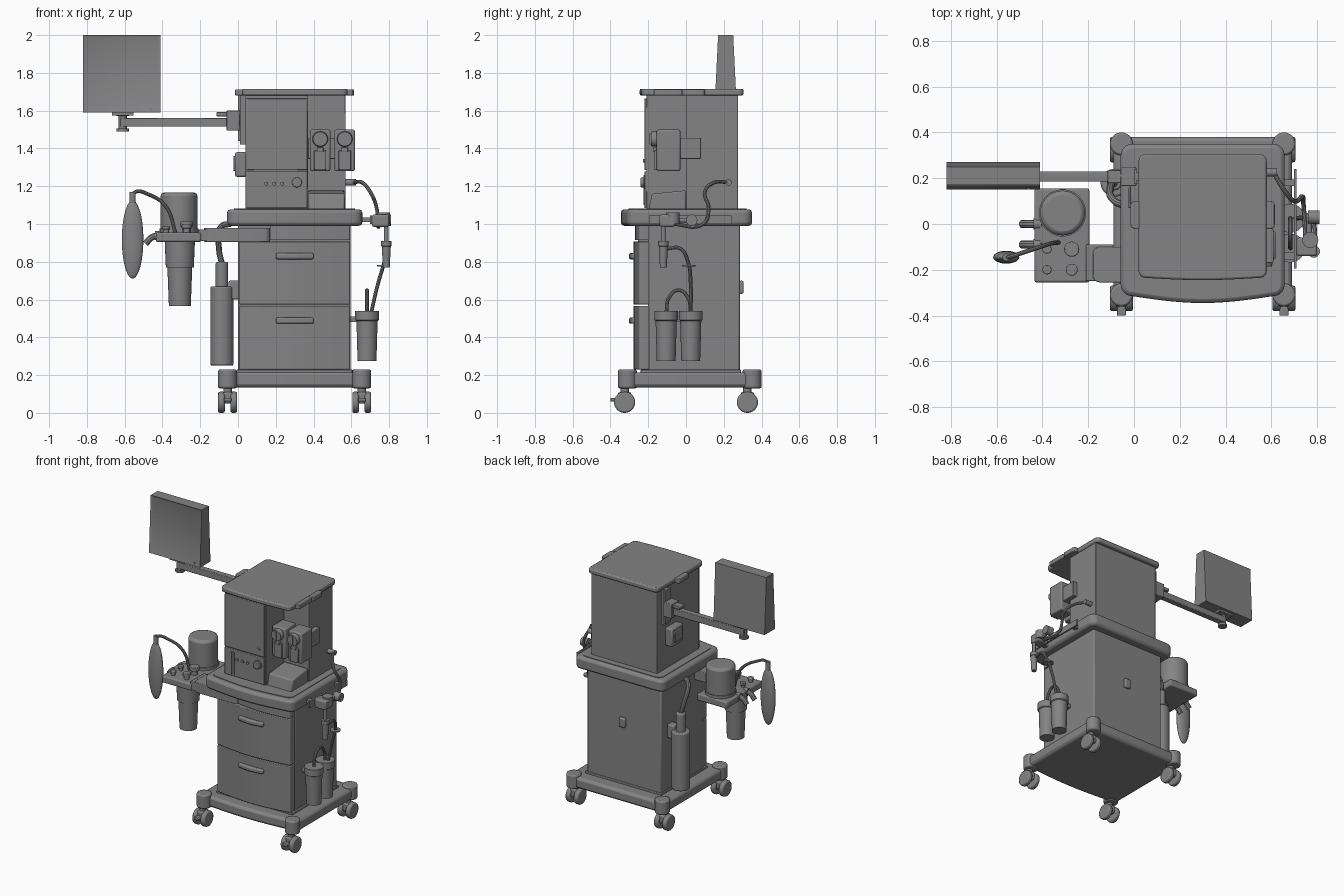
import bpy, bmesh, math
from mathutils import Vector, Matrix

cube = bpy.data.objects.get("Cube")
if cube:
    bpy.data.objects.remove(cube, do_unlink=True)

grey = bpy.data.materials.new("medium_grey")
grey.use_nodes = True
grey.diffuse_color = (.23, .23, .23, 1)
grey.node_tree.nodes["Principled BSDF"].inputs["Base Color"].default_value = grey.diffuse_color

# Shared directions, edge softness and centre line of the trolley
UP, FRONT, LEFT, RIGHT = Vector((0, 0, 1)), Vector((0, -1, 0)), Vector((1, 0, 0)), Vector((-1, 0, 0))
FINE, SOFT, ROUND = .004, .009, .018
MID = .3


def smooth(ob):
    bpy.ops.object.select_all(action='DESELECT')
    ob.select_set(True)
    bpy.context.view_layer.objects.active = ob
    bpy.ops.object.shade_smooth_by_angle(angle=math.radians(35))


def finish(name, bm, edge=0):
    bmesh.ops.recalc_face_normals(bm, faces=bm.faces)
    mesh = bpy.data.meshes.new(name)
    bm.to_mesh(mesh)
    bm.free()
    ob = bpy.data.objects.new(name, mesh)
    bpy.context.collection.objects.link(ob)
    mesh.materials.append(grey)
    smooth(ob)
    if edge:
        mod = ob.modifiers.new("soft_edge", 'BEVEL')
        mod.width, mod.segments, mod.limit_method = edge, 2, 'ANGLE'
    return ob


def around(centre, half):
    return centre - half, centre + half


def box(name, x, y, z, edge=0):
    bm = bmesh.new()
    bmesh.ops.create_cube(bm, size=1)
    for v in bm.verts:
        v.co = [span[c > 0] for span, c in zip((x, y, z), v.co)]
    return finish(name, bm, edge)


def slab(name, x, y, z, corner, bow=0, edge=0):
    """Rounded rectangular plate whose front edge bows outwards."""
    inner_x, inner_y = (x[0] + corner, x[1] - corner), (y[0] + corner, y[1] - corner)
    outline = []
    for quarter, (i, j) in enumerate(((1, 1), (0, 1), (0, 0), (1, 0))):
        for step in range(6):
            angle = (quarter + step / 5) * math.pi / 2
            outline.append((inner_x[i] + corner * math.cos(angle), inner_y[j] + corner * math.sin(angle)))
        if quarter == 2 and bow:
            for step in range(1, 12):
                t = step / 12
                outline.append((inner_x[0] + t * (inner_x[1] - inner_x[0]), y[0] - bow * math.sin(t * math.pi)))
    bm = bmesh.new()
    face = bm.faces.new([bm.verts.new((px, py, z[0])) for px, py in outline])
    extruded = bmesh.ops.extrude_face_region(bm, geom=[face])["geom"]
    for v in extruded:
        if isinstance(v, bmesh.types.BMVert):
            v.co.z = z[1]
    return finish(name, bm, edge)


def turned(name, at, height, radius, tip=None, collar=0, axis=UP, edge=0):
    """Round part, tapering to a tip radius, with an optional wider collar at its end."""
    tip = tip or radius
    profile = [(radius, 0), (tip, height)]
    if collar:
        profile = [(radius, 0), (tip, height * .8), (collar, height * .82), (collar, height)]
    bm = bmesh.new()
    rings = []
    for r, h in profile:
        made = bmesh.ops.create_circle(bm, segments=32, radius=r)
        bmesh.ops.translate(bm, verts=made["verts"], vec=UP * h)
        rings.append(made["verts"])
    for low, high in zip(rings, rings[1:]):
        for k in range(len(low)):
            bm.faces.new((low[k - 1], low[k], high[k], high[k - 1]))
    bm.faces.new(rings[0])
    bm.faces.new(rings[-1])
    turn = UP.rotation_difference(axis).to_matrix().to_4x4()
    bm.transform(Matrix.Translation(at) @ turn)
    return finish(name, bm, edge)


def hose(name, radius, *points):
    curve = bpy.data.curves.new(name, 'CURVE')
    curve.dimensions, curve.bevel_depth, curve.bevel_resolution = '3D', radius, 3
    curve.resolution_u, curve.use_fill_caps = 8, True
    spline = curve.splines.new('BEZIER')
    spline.bezier_points.add(len(points) - 1)
    for knot, co in zip(spline.bezier_points, points):
        knot.co, knot.handle_left_type, knot.handle_right_type = co, 'AUTO', 'AUTO'
    ob = bpy.data.objects.new(name, curve)
    bpy.context.collection.objects.link(ob)
    curve.materials.append(grey)
    bpy.ops.object.select_all(action='DESELECT')
    ob.select_set(True)
    bpy.context.view_layer.objects.active = ob
    bpy.ops.object.convert(target='MESH')
    smooth(bpy.context.object)


# Base with corner posts and twin-wheel casters
slab("base", around(MID, .39), (-.31, .38), (.135, .215), .04, .02, ROUND)
for side in (-1, 1):
    for end in (-1, 1):
        x, y, wheel_y = MID + side * .355, .02 + end * .33, end * .325
        turned("corner_post", (x, y, .13), .1, .05, edge=SOFT)
        turned("caster_stem", (x, wheel_y, .07), .07, .022)
        box("caster_fork", around(x, .025), around(wheel_y, .035), (.05, .11), SOFT)
        for wheel_x in (x - .05, x + .015):
            turned("caster_wheel", (wheel_x, wheel_y, .056), .035, .056, axis=LEFT, edge=SOFT)
        if end < 0:
            box("brake_pedal", around(x, .02), (-.4, -.36), (.06, .08), FINE)

# Lower cabinet with two bowed drawers
box("lower_cabinet", (0, .595), (-.2, .285), (.2, 1), SOFT)
box("cabinet_plinth", around(MID, .305), (-.24, .29), (.2, .23), FINE)
DRAWER_X, DRAWER_Y = around(MID, .293), (-.25, -.19)
for bottom, top in ((.23, .567), (.573, .908)):
    slab("drawer_front", DRAWER_X, DRAWER_Y, (bottom, top), SOFT, .028, FINE)
    slab("drawer_handle", around(MID, .1), (-.29, -.26), (top - .095, top - .062), SOFT, .012, SOFT)
slab("upper_fascia", (.17, DRAWER_X[1]), DRAWER_Y, (.914, 1), SOFT, .02)
box("rear_plug", (.28, .33), (.28, .305), (.63, .7), SOFT)

# Work surface
slab("worktop", around(MID, .358), (-.315, .35), (.99, 1.078), .05, .03, ROUND)
slab("worktop_inlay", around(MID, .32), (-.28, .32), (1.07, 1.082), .04, .025)

# Upper cabinet, stepped back on one side, with lid
TALL = (1.07, 1.69)
box("upper_cabinet_front", (.04, .37), (-.21, .1), TALL, FINE)
box("upper_cabinet_rear", (.04, .57), (0, .275), TALL, FINE)
PANEL_X, PANEL_Y, FACE = (.045, .365), (-.22, -.2), -.215
box("display_panel", PANEL_X, PANEL_Y, (1.285, 1.665), FINE)
box("control_panel", PANEL_X, PANEL_Y, (1.085, 1.279), FINE)
slab("lid", around(MID, .28), (-.235, .305), (1.68, 1.716), .03, .01, SOFT)
for side in (-1, 1):
    slab("lid_handle", around(MID + side * .29, .025), (-.02, .1), (1.68, 1.712), ROUND, edge=FINE)
slab("lid_side_tab", (.56, .61), (-.17, -.02), (1.68, 1.712), SOFT, edge=FINE)

# Controls on the front
for x in (.1, .12):
    box("flow_scale", around(x, .006), (-.226, FACE), (1.1, 1.26))
for step in range(3):
    turned("small_knob", (.15 + step * .042, FACE, 1.213), .014, .01, axis=FRONT)
turned("main_knob_ring", (.312, FACE, 1.22), .01, .034, axis=FRONT)
turned("main_knob", (.312, FACE, 1.22), .025, .026, axis=FRONT, edge=FINE)
turned("power_button", (.32, FACE, 1.335), .012, .009, axis=FRONT)
tray = box("side_tray", (.372, .565), (-.2, 0), (1.07, 1.178), SOFT)
for v in tray.data.vertices:
    if v.co.z > 1.1 and v.co.y < 0:
        v.co += FRONT * -.02 - UP * .018

# Pair of vaporizers on a manifold
box("vaporizer_manifold", (.37, .605), (-.04, .08), (1.345, 1.455), FINE)
for x in (.435, .565):
    box("vaporizer_body", around(x, .054), (-.155, -.03), (1.28, 1.5), SOFT)
    turned("vaporizer_dial", (x, -.15, 1.45), .036, .042, .038, axis=FRONT)
    box("dial_grip", around(x, .006), (-.192, -.18), around(1.45, .03))
    box("fill_window", around(x, .032), (-.168, -.15), (1.285, 1.39), FINE)
    box("filler_cap", around(x, .018), (-.172, -.15), (1.38, 1.405), FINE)

# Monitor, thinner towards its top, with a recessed screen
bm = bmesh.new()
bmesh.ops.create_cube(bm, size=1)
for v in bm.verts:
    depth = .04 if v.co.z > 0 else .06
    v.co = (v.co.x * .41 - .615, v.co.y * depth * 2 + .21, v.co.z * .41 + 1.795)
screen = min(bm.faces, key=lambda f: f.calc_center_median().y)
bmesh.ops.inset_region(bm, faces=[screen], thickness=.022)
bmesh.ops.translate(bm, verts=screen.verts, vec=FRONT * -.007)
finish("monitor", bm)

# Swing arm carrying the monitor
PIVOT_X, ARM_Y = -.61, .207
turned("monitor_button", (-.46, .165, 1.607), .015, .007, axis=FRONT)
box("monitor_foot", around(PIVOT_X, .057), around(ARM_Y, .042), (1.575, 1.595))
turned("monitor_pivot", (PIVOT_X, ARM_Y, 1.5), .09, .022, collar=.04)
turned("pivot_cap", (PIVOT_X, ARM_Y, 1.49), .015, .032)
box("monitor_arm", (-.625, -.04), around(ARM_Y, .022), (1.515, 1.562), FINE)
box("arm_bracket", (-.06, .01), around(ARM_Y, .042), (1.495, 1.6), FINE)
box("arm_bracket_cap", (-.115, -.03), around(ARM_Y, .028), (1.57, 1.592), FINE)
box("arm_rail", (0, .012), around(ARM_Y, .032), (1.44, 1.68))
box("rail_mount", (.01, .042), around(ARM_Y, ROUND), (1.42, 1.68))
box("side_module", (-.015, .045), around(.115, .065), (1.25, 1.38), SOFT)
box("module_cap", (-.025, -.01), around(.115, .045), (1.28, 1.36), FINE)

# Gas cylinder hung on the side
TANK_X, TANK_Y = -.085, .18
turned("gas_cylinder", (TANK_X, TANK_Y, .25), .42, .061, edge=SOFT)
turned("cylinder_valve", (TANK_X, TANK_Y, .66), .14, .033, edge=SOFT)
hose("cylinder_hanger", .016, (TANK_X, TANK_Y, .79), (-.1, .17, .86), (TANK_X, .1, .99), (-.04, .08, 1))
box("cylinder_bracket", (-.05, .01), around(TANK_Y, .03), (.6, .7), SOFT)

# Breathing unit on its support arm
slab("support_arm", (-.18, .17), (-.255, -.1), (.905, .98), .03, edge=FINE)
box("arm_joint", (-.21, -.09), (-.25, -.09), (.91, .972), FINE)
box("breathing_plate", (-.435, -.195), (-.255, .155), (.905, .955), SOFT)
turned("bellows_seat", (-.312, .048, .95), .025, .103)
turned("bellows_dome", (-.312, .048, .95), .216, .098, edge=ROUND)
turned("absorber_canister", (-.308, -.13, .565), .21, .058, .066)
turned("absorber_collar", (-.308, -.13, .77), .14, .074, .08)
for x, y, r in ((-.272, -.11, .033), (-.272, -.2, .026), (-.38, -.11, .02), (-.38, -.2, .02)):
    turned("valve_stem", (x, y, .95), r, r * .7)
    turned("valve_knob", (x, y, .95 + r), r * .9, r, edge=FINE)
for y in (0, -.09):
    hose("breathing_port", ROUND, (-.4, y, .94), (-.455, y, .93), (-.49, y, .895))
    turned("port_collar", (-.41, y, .938), .03, .024, axis=RIGHT)

# Breathing bag and its tube
BAG_X, BAG_Y = -.558, -.145
bm = bmesh.new()
bmesh.ops.create_uvsphere(bm, u_segments=32, v_segments=20, radius=1)
bm.transform(Matrix.Translation((BAG_X, BAG_Y, .918)) @ Matrix.Diagonal((.057, .028, .207, 1)))
finish("breathing_bag", bm)
hose("bag_tube", .01, (BAG_X, BAG_Y, 1.1), (-.55, BAG_Y, 1.165), (-.47, -.12, 1.155),
     (-.38, -.09, 1.09), (-.33, -.08, .95))
turned("bag_collar", (BAG_X, BAG_Y, 1.11), .06, .016)

# Side rail with suction regulator
box("side_rail", (.698, .71), (-.195, .24), (1, 1.045))
for y in (-.14, .18):
    box("rail_standoff", (.645, .7), around(y, .015), (1.01, 1.035))
box("regulator_body", (.71, .8), (-.14, -.06), (.985, 1.05), SOFT)
turned("regulator_gauge", (.77, -.07, 1), .06, .035)
turned("regulator_dial", (.76, .03, 1.02), .05, .03, axis=LEFT)
turned("regulator_link", (.765, .03, 1.02), .1, .012, axis=FRONT)
turned("suction_trap", (.785, -.12, .77), .14, .018, .024, collar=.027)
turned("trap_stem", (.785, -.12, .9), .1, .012)

# Gas and suction hoses
turned("gas_outlet", (.565, .225, 1.22), .06, .017, axis=LEFT)
hose("supply_hose", .01, (.61, .225, 1.22), (.655, .15, 1.22), (.7, .1, 1.17), (.735, .12, 1.08),
     (.74, .09, 1), (.75, -.07, 1))
hose("suction_hose", .01, (.785, -.1, .87), (.79, -.03, .87), (.775, .01, .8), (.74, .025, .68), (.705, .025, .53))
turned("hose_clip", (.77, .015, .775), SOFT, .035)

# Pair of suction jars joined by a bridge hose
JAR_X, JARS = .683, (-.105, .025)
for y in JARS:
    turned("suction_jar", (JAR_X, y, .275), .265, .05, .056, collar=.063)
hose("bridge_hose", .01, (JAR_X, JARS[0], .53), (JAR_X, -.09, .61), (JAR_X, -.04, .65),
     (JAR_X, .01, .61), (JAR_X, JARS[1], .53))
box("jar_bracket", (.59, .65), (-.12, .04), (.48, .51), FINE)
